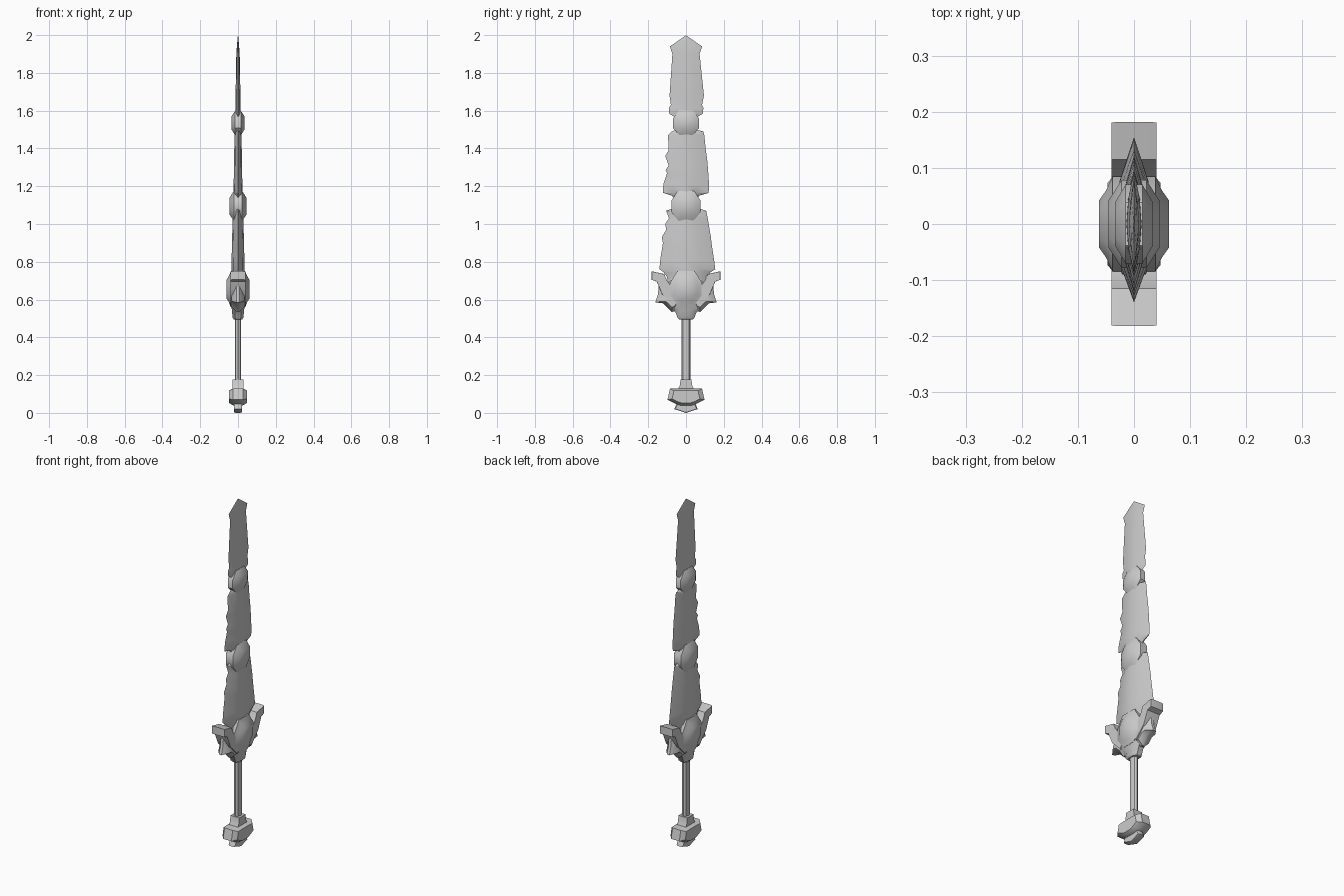
import bpy, bmesh, math

if "Cube" in bpy.data.objects:
    bpy.data.objects.remove(bpy.data.objects["Cube"])


def finish(name, bm, angle=40):
    bmesh.ops.remove_doubles(bm, verts=bm.verts, dist=1e-5)
    bmesh.ops.recalc_face_normals(bm, faces=bm.faces)
    me = bpy.data.meshes.new(name)
    bm.to_mesh(me)
    bm.free()
    ob = bpy.data.objects.new(name, me)
    bpy.context.collection.objects.link(ob)
    bpy.ops.object.select_all(action='DESELECT')
    bpy.context.view_layer.objects.active = ob
    ob.select_set(True)
    bpy.ops.object.shade_smooth_by_angle(angle=math.radians(angle))
    return ob


def loft(name, rings, angle=40):
    """Skin a list of equal-length vertex rings and cap the ends."""
    bm = bmesh.new()
    rows = [[bm.verts.new(p) for p in r] for r in rings]
    n = len(rows[0])
    for a, b in zip(rows, rows[1:]):
        for i in range(n):
            j = (i + 1) % n
            bm.faces.new((a[i], a[j], b[j], b[i]))
    bm.faces.new(rows[0])
    bm.faces.new(rows[-1][::-1])
    return finish(name, bm, angle)


def blade(name, rows):
    """Rows of (z, left edge, right edge, half thickness); lens section."""
    rings = []
    for z, l, r, t in rows:
        rings.append([(0, r, z), (t * .75, r * .5, z), (t, 0, z), (t * .75, l * .5, z),
                      (0, l, z), (-t * .75, l * .5, z), (-t, 0, z), (-t * .75, r * .5, z)])
    return loft(name, rings)


def layered(name, outline, layers, cy=0, cz=0, angle=40):
    """Stack scaled copies of a YZ outline along x, mirrored front to back."""
    full = [(-x, s) for x, s in reversed(layers)] + layers
    return loft(name, [[(x, cy + (y - cy) * s, cz + (z - cz) * s) for y, z in outline]
                       for x, s in full], angle)


def both(half):
    """Mirror a half outline (top to bottom) across y = 0."""
    return half + [(-y, z) for y, z in reversed(half) if y > 0]


# Blade segments, chipped along the -y edge
blade("blade_tip", [
    (1.56, -.05, .05, .014), (1.585, -.09, .09, .014), (1.615, -.09, .092, .013),
    (1.63, -.08, .085, .013), (1.68, -.087, .095, .013), (1.90, -.072, .072, .009),
    (1.94, -.085, .085, .006), (1.997, -.003, .003, .001)])
blade("blade_middle", [
    (1.13, -.06, .06, .024), (1.15, -.075, .07, .024), (1.165, -.122, .12, .024),
    (1.21, -.12, .122, .023), (1.27, -.10, .118, .022), (1.285, -.108, .117, .022),
    (1.31, -.092, .115, .021), (1.36, -.11, .11, .02), (1.39, -.092, .105, .02),
    (1.47, -.095, .097, .018), (1.49, -.075, .092, .018), (1.50, -.05, .05, .016)])
blade("blade_lower", [
    (.62, -.09, .09, .036), (.72, -.10, .105, .035), (.745, -.12, .13, .035),
    (.76, -.14, .155, .034), (.80, -.138, .15, .034), (.90, -.122, .135, .032),
    (.93, -.128, .132, .031), (.97, -.105, .125, .03), (1.00, -.11, .12, .029),
    (1.03, -.09, .115, .028), (1.07, -.105, .107, .027), (1.085, -.06, .06, .026)])

# Faceted joints between blade segments and the guard boss
def joint(name, z, ry, rz, layers):
    half = [(.55 * ry, z + rz), (ry, z + .35 * rz), (ry, z - .4 * rz), (.5 * ry, z - rz)]
    return layered(name, both(half), layers, cz=z)

joint("upper_joint", 1.535, .07, .065, [(.015, 1), (.034, .55)])
joint("lower_joint", 1.095, .078, .08, [(.022, 1), (.045, .55)])
joint("guard_boss", .655, .085, .095, [(.038, 1), (.050, .70), (.062, .5)])

# Guard body, tapering into a collar above the grip
loft("guard_body", [[(x, y, z) for x, y in
     [(a, b * .5), (a * .5, b), (-a * .5, b), (-a, b * .5),
      (-a, -b * .5), (-a * .5, -b), (a * .5, -b), (a, -b * .5)]]
     for z, a, b in [(.495, .022, .035), (.505, .03, .045), (.545, .031, .06),
                     (.56, .037, .085), (.62, .042, .10), (.69, .04, .09), (.74, .03, .05)]])

# Curved wings and lower fins of the guard
for s, side in ((1, "right"), (-1, "left")):
    wing = [(.182, .75), (.182, .705), (.155, .695), (.14, .66), (.125, .625), (.06, .56),
            (.03, .62), (.07, .66), (.10, .70), (.115, .735)]
    layered(side + "_guard_wing", [(s * y, z) for y, z in wing], [(.028, 1), (.04, .98)],
            cy=s * .12, cz=.69)
    fin = [(.145, .67), (.148, .63), (.163, .585), (.12, .58), (.075, .535), (.04, .54), (.06, .64)]
    layered(side + "_guard_fin", [(s * y, z) for y, z in fin], [(.008, 1), (.034, .6)],
            cy=s * .075, cz=.60)

# Grip
loft("grip", [[(.017 * math.cos(math.tau * i / 8), .024 * math.sin(math.tau * i / 8), z)
               for i in range(8)] for z in (.15, .51)])

# Pommel: neck collar, main knob and foot
layered("pommel_neck", both([(.028, .178), (.034, .14), (.05, .115), (.04, .09)]),
        [(.028, 1)], cz=.13)
layered("pommel_knob", both([(.035, .13), (.085, .128), (.098, .07), (.06, .05), (.03, .04)]),
        [(.026, 1), (.047, .75)], cz=.088)
layered("pommel_foot", both([(.045, .06), (.062, .02), (.0, .0)]),
        [(.012, 1), (.02, .9)], cz=.03)
